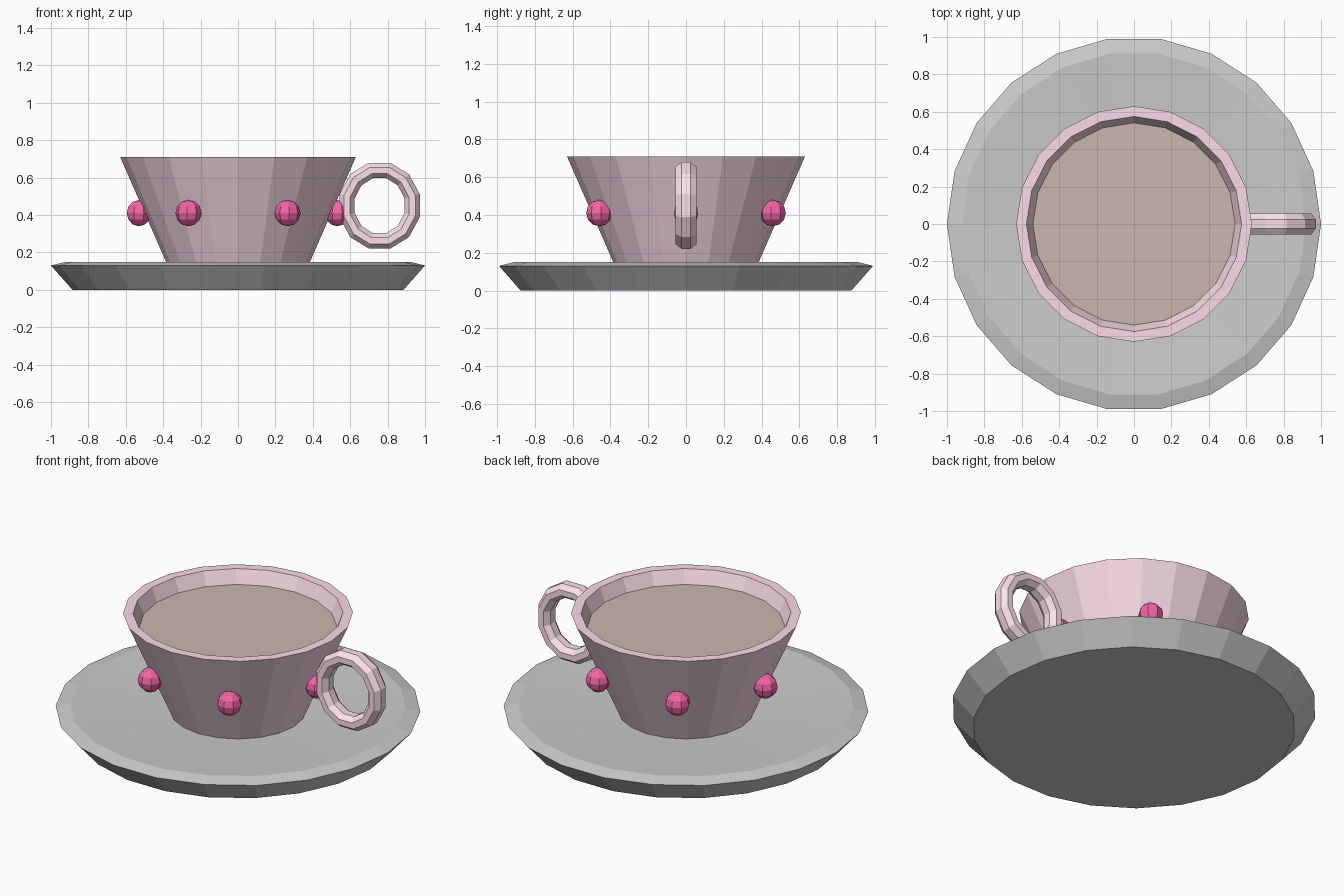
import bpy, math
from math import cos, sin, pi, radians

if "Cube" in bpy.data.objects:
    bpy.data.objects.remove(bpy.data.objects["Cube"])


def material(name, rgb):
    m = bpy.data.materials.new(name)
    m.diffuse_color = (*rgb, 1)
    m.use_nodes = True
    m.node_tree.nodes["Principled BSDF"].inputs["Base Color"].default_value = m.diffuse_color
    return m


def make_object(name, verts, faces, mat=None):
    me = bpy.data.meshes.new(name)
    me.from_pydata(verts, [], faces)
    me.update()
    ob = bpy.data.objects.new(name, me)
    bpy.context.collection.objects.link(ob)
    if mat:
        me.materials.append(mat)
    return ob


def lathe(name, profile, sides, mat=None, cap_start=True, tip_z=None):
    """Revolve (radius, z) points; the end closes flat or in a cone at tip_z."""
    verts = [(r * cos(2 * pi * i / sides), r * sin(2 * pi * i / sides), z)
             for r, z in profile for i in range(sides)]
    faces = []
    for k in range(len(profile) - 1):
        for i in range(sides):
            j = (i + 1) % sides
            faces.append((k * sides + i, k * sides + j,
                          (k + 1) * sides + j, (k + 1) * sides + i))
    last = (len(profile) - 1) * sides
    if cap_start:
        faces.append(tuple(reversed(range(sides))))
    if tip_z is None:
        faces.append(tuple(range(last, last + sides)))
    else:
        verts.append((0, 0, tip_z))
        faces += [(last + i, last + (i + 1) % sides, len(verts) - 1)
                  for i in range(sides)]
    return make_object(name, verts, faces, mat)


pink = material("pink", (0.95, 0.71, 0.80))
light_pink = material("light_pink", (0.97, 0.75, 0.81))
red = material("red", (0.90, 0.13, 0.38))
brown = material("brown", (0.59, 0.47, 0.42))

# Saucer with bevelled rim and slightly dished top
lathe("saucer", [(0.885, 0), (1.0, 0.13), (0.92, 0.15)], 22, tip_z=0.10)

# Hollow tapered cup
lathe("cup", [(0.363, 0.10), (0.63, 0.71), (0.575, 0.71), (0.36, 0.21)], 20, pink)

# Drink surface
lathe("drink", [(0.541, 0.63)], 20, brown, cap_start=False)

# Six studs around the cup
for n in range(6):
    a = n * pi / 3
    bpy.ops.mesh.primitive_uv_sphere_add(
        segments=8, ring_count=6, radius=0.07,
        location=(0.53 * cos(a), 0.53 * sin(a), 0.41),
        rotation=(0, 0, a + radians(22.5)))
    stud = bpy.context.object
    stud.name = f"stud_{n + 1}"
    stud.data.materials.append(red)

# Ring handle: an octagonal tube swept around an upright oval
SEG, TUBE = 12, 8
verts, faces = [], []
for i in range(SEG):
    t = 2 * pi * (i + 0.5) / SEG
    for j in range(TUBE):
        p = 2 * pi * (j + 0.5) / TUBE
        d = 0.046 * cos(p)
        verts.append((0.757 + (0.18 + d) * cos(t), 0.06 * sin(p),
                      0.45 + (0.195 + d) * sin(t)))
        i2, j2 = (i + 1) % SEG, (j + 1) % TUBE
        faces.append((i * TUBE + j, i * TUBE + j2, i2 * TUBE + j2, i2 * TUBE + j))
handle = make_object("handle", verts, faces, light_pink)
handle.data.flip_normals()
